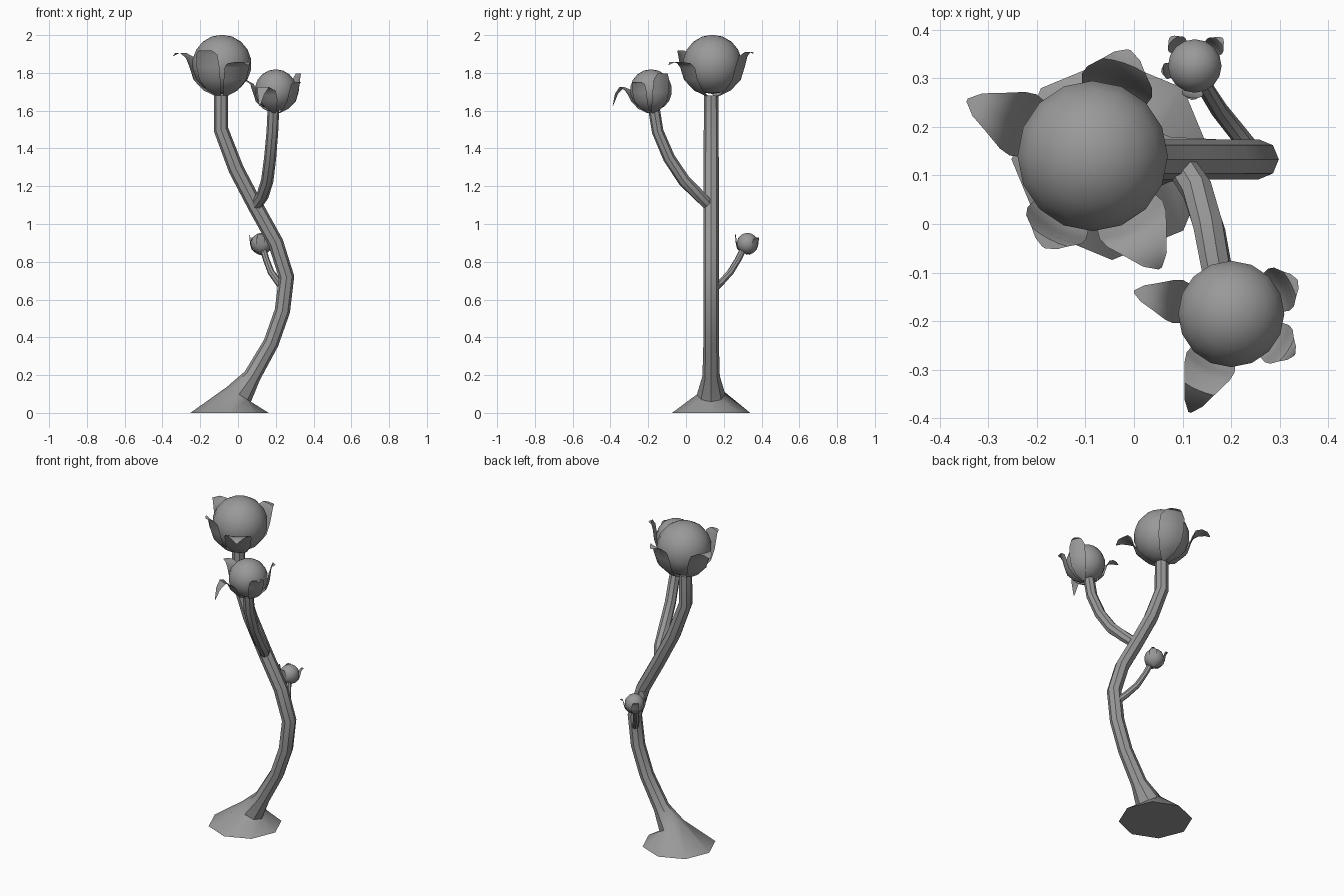
import bpy, bmesh, math
from mathutils import Vector, Matrix

if "Cube" in bpy.data.objects:
    bpy.data.objects.remove(bpy.data.objects["Cube"])

grey = bpy.data.materials.new("plant grey")
grey.diffuse_color = (0.32, 0.32, 0.32, 1)
grey.use_nodes = True
grey.node_tree.nodes["Principled BSDF"].inputs["Base Color"].default_value = grey.diffuse_color


def finish(name, bm, angle=40):
    bmesh.ops.recalc_face_normals(bm, faces=bm.faces)
    me = bpy.data.meshes.new(name)
    bm.to_mesh(me)
    bm.free()
    me.materials.append(grey)
    ob = bpy.data.objects.new(name, me)
    bpy.context.collection.objects.link(ob)
    bpy.ops.object.select_all(action='DESELECT')
    ob.select_set(True)
    bpy.context.view_layer.objects.active = ob
    bpy.ops.object.shade_smooth_by_angle(angle=math.radians(angle))
    return ob


def tube(name, path, sides=8, base=False, angle=40):
    """Sweep a ring along (x, y, z, radius) points."""
    bm = bmesh.new()
    pts = [Vector(p[:3]) for p in path]
    rings = []
    for i, p in enumerate(pts):
        d = (pts[min(i + 1, len(pts) - 1)] - pts[max(i - 1, 0)]).normalized()
        if base and i == 0:
            d = Vector((0, 0, 1))
        u = Vector((0, 1, 0)) - d * d.y
        if u.length < 0.3:
            u = Vector((1, 0, 0)) - d * d.x
        u.normalize()
        v = d.cross(u)
        r = path[i][3]
        rings.append([bm.verts.new(p + r * (u * math.cos(a) + v * math.sin(a)))
                      for a in (2 * math.pi * k / sides for k in range(sides))])
    for a, b in zip(rings, rings[1:]):
        for k in range(sides):
            j = (k + 1) % sides
            bm.faces.new((a[k], a[j], b[j], b[k]))
    bm.faces.new(rings[0])
    bm.faces.new(rings[-1])
    return finish(name, bm, angle)


def bulb(name, c, r):
    bm = bmesh.new()
    bmesh.ops.create_uvsphere(bm, u_segments=16, v_segments=9, radius=r,
                              matrix=Matrix.Translation(c))
    finish(name, bm)


def petal(name, c, r, azimuth, tip_out, tip_z, arch, width):
    """Leaf hugging the bulb, then curling out to its tip (units of bulb radius)."""
    top = max(tip_z, -0.1)
    rows = [(0.2, -1.08, 0.15), (0.62, -0.88, 0.6), (0.96, -0.52, 0.92),
            (1.09, -0.1 + 0.2 * min(tip_z, 0), 1.0),
            (1.14 + 0.12 * (tip_out - 1.14), top * 0.6 + 0.05, 0.92),
            (1.1 + 0.5 * (tip_out - 1.1), top + arch, 0.6),
            (1.1 + 0.8 * (tip_out - 1.1), (top + tip_z) / 2 + arch, 0.36),
            (tip_out, tip_z, 0.05)]
    bm = bmesh.new()
    grid = []
    for out, z, w in rows:
        row = []
        for s in (-1, -0.5, 0, 0.5, 1):
            a = math.radians(azimuth) + s * min(w * width / out, 0.9)
            row.append(bm.verts.new(Vector(c) + r * Vector(
                (out * math.cos(a), out * math.sin(a), z))))
        grid.append(row)
    for a, b in zip(grid, grid[1:]):
        for k in range(4):
            bm.faces.new((a[k], a[k + 1], b[k + 1], b[k]))
    finish(name, bm, 50)


# Main stem with flared foot
Y = 0.133
tube("main_stem", [(x, Y, z, r) for x, z, r in (
    (-0.045, 0, 0.207), (0.005, 0.098, 0.075), (0.075, 0.195, 0.046),
    (0.175, 0.37, 0.041), (0.235, 0.54, 0.041), (0.257, 0.72, 0.041),
    (0.2, 0.9, 0.041), (0.095, 1.09, 0.041), (-0.01, 1.29, 0.041),
    (-0.09, 1.5, 0.039), (-0.09, 1.68, 0.038))], base=True)

# Side stems
tube("upper_branch", [(0.09, 0.13, 1.09, 0.03), (0.13, 0.07, 1.15, 0.033),
                      (0.155, -0.01, 1.23, 0.033), (0.17, -0.09, 1.35, 0.032),
                      (0.182, -0.15, 1.49, 0.031), (0.187, -0.168, 1.6, 0.031)])
tube("lower_branch", [(0.25, 0.14, 0.65, 0.02), (0.215, 0.185, 0.69, 0.019),
                      (0.175, 0.235, 0.745, 0.018), (0.15, 0.275, 0.81, 0.017),
                      (0.135, 0.3, 0.86, 0.017)])

# Flowers: centre, radius, petals (azimuth, tip out, tip height, arch, half width)
flowers = {
    "large": ((-0.085, 0.14, 1.845), 0.157, (
        (156, 1.8, 0.28, 0.1, 0.45), (71, 1.47, 0.36, 0.05, 0.5),
        (-59, 1.72, -0.02, 0.1, 0.5), (-118, 1.36, 0.46, 0.0, 0.45))),
    "medium": ((0.2, -0.185, 1.708), 0.111, (
        (167, 1.85, 0.42, 0.05, 0.42), (-113, 1.98, -0.75, 0.25, 0.5),
        (27, 1.38, 0.8, 0.0, 0.45), (-33, 1.4, 0.35, 0.05, 0.42))),
    "small": ((0.125, 0.325, 0.897), 0.056, (
        (130, 1.4, 0.55, 0.0, 0.4), (45, 1.45, 0.5, 0.0, 0.4),
        (-95, 1.25, 0.9, 0.0, 0.4), (-170, 1.25, 0.8, 0.0, 0.3))),
}
for size, (c, r, petals) in flowers.items():
    bulb(size + "_bulb", c, r)
    for i, p in enumerate(petals):
        petal(f"{size}_petal_{i + 1}", c, r, *p)
